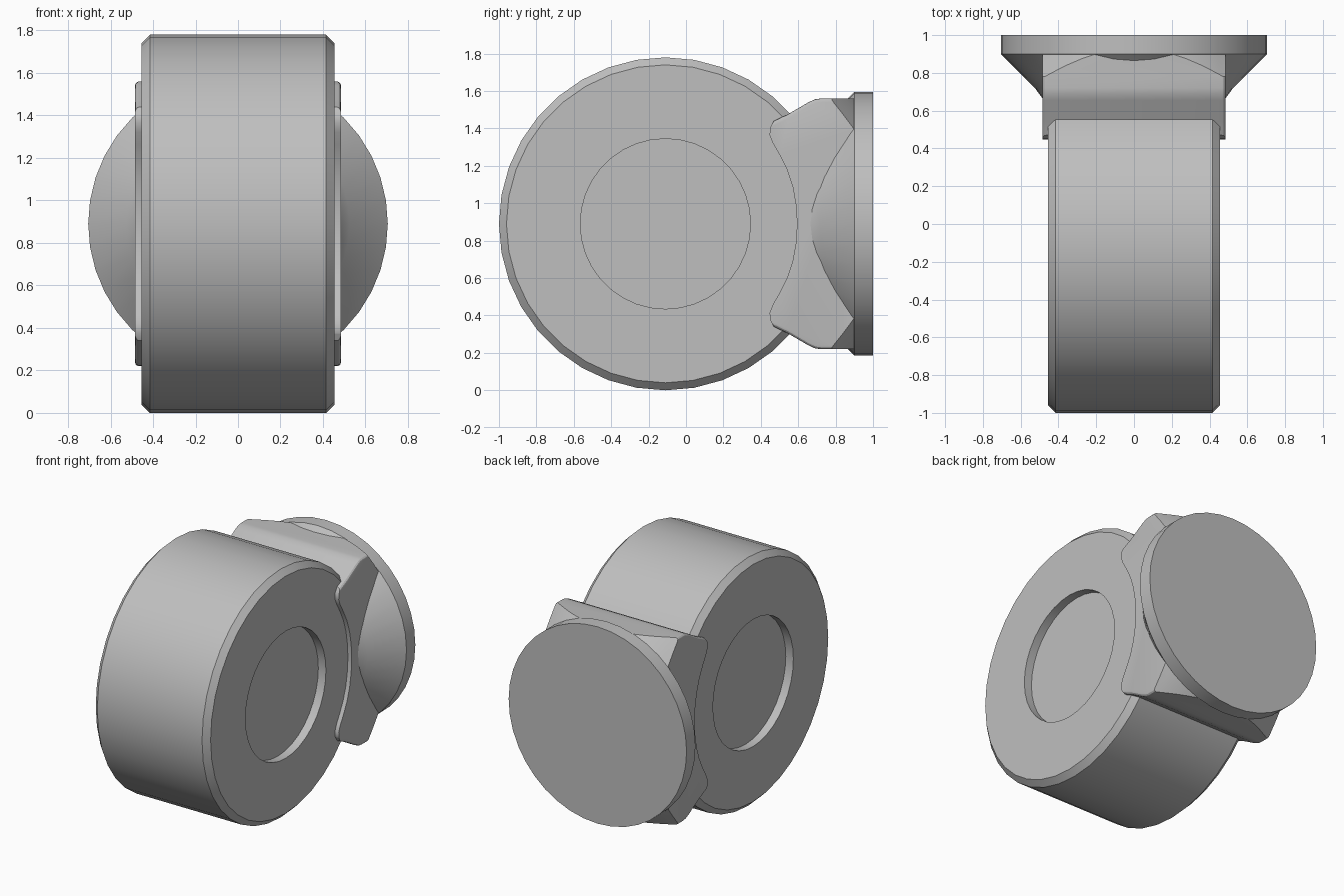
import bpy, bmesh, math
from mathutils import Matrix, Vector

old = bpy.data.objects.get("Cube")
if old:
    bpy.data.objects.remove(old, do_unlink=True)

CZ = 0.89       # height of both axes
WHEEL_Y = -0.11

grey = bpy.data.materials.new("light grey")
grey.use_nodes = True
colour = (0.52, 0.52, 0.52, 1)
grey.diffuse_color = colour
grey.node_tree.nodes["Principled BSDF"].inputs["Base Color"].default_value = colour


def finish(bm, name):
    bmesh.ops.recalc_face_normals(bm, faces=bm.faces)
    mesh = bpy.data.meshes.new(name)
    bm.to_mesh(mesh)
    bm.free()
    mesh.materials.append(grey)
    obj = bpy.data.objects.new(name, mesh)
    bpy.context.collection.objects.link(obj)
    return obj


def smooth(obj, angle=28):
    bpy.ops.object.select_all(action='DESELECT')
    obj.select_set(True)
    bpy.context.view_layer.objects.active = obj
    bpy.ops.object.shade_smooth_by_angle(angle=math.radians(angle))


def lathe(name, profile, axis, centre, sides=36):
    """Closed solid of revolution; profile holds (radius, distance along axis)."""
    bm = bmesh.new()
    rings = []
    for r, h in profile:
        ring = []
        for i in range(sides):
            a = math.tau * i / sides
            u, v = r * math.cos(a), r * math.sin(a)
            p = Vector((h, u, v)) if axis == 'X' else Vector((u, h, v))
            ring.append(bm.verts.new(p + Vector(centre)))
        rings.append(ring)
    for a, b in zip(rings, rings[1:]):
        for i in range(sides):
            j = (i + 1) % sides
            bm.faces.new((a[i], a[j], b[j], b[i]))
    bm.faces.new(rings[0])
    bm.faces.new(rings[-1])
    return finish(bm, name)


# Wheel with chamfered rims and a shallow round recess on each side
half = [(0.455, 0.395), (0.455, 0.455), (0.85, 0.455), (0.89, 0.415)]
wheel = lathe("wheel", [(r, -h) for r, h in half] + half[::-1], 'X', (0, WHEEL_Y, CZ))
smooth(wheel)

# Round mounting flange with a conical neck
flange = lathe("mounting_flange",
               [(0.42, 0.62), (0.47, 0.64), (0.488, 0.67), (0.525, 0.72),
                (0.705, 0.9), (0.705, 1.0)], 'Y', (0, 0, CZ), 40)
smooth(flange)

# Bracket: mirrored side profile (y, height from axis) extruded across x
upper = [(0.594, 0), (0.588, 0.1), (0.57, 0.2), (0.54, 0.29), (0.50, 0.37),
         (0.465, 0.43), (0.447, 0.475), (0.45, 0.515), (0.47, 0.55), (0.505, 0.567),
         (0.54, 0.583), (0.655, 0.65), (0.69, 0.666), (0.72, 0.67), (0.93, 0.67)]
outline = upper[::-1] + [(y, -z) for y, z in upper[1:]]
bm = bmesh.new()
base = bm.faces.new([bm.verts.new((-0.485, y, CZ + z)) for y, z in outline])
ext = bmesh.ops.extrude_face_region(bm, geom=[base])
bmesh.ops.translate(bm, vec=(0.97, 0, 0),
                    verts=[v for v in ext["geom"] if isinstance(v, bmesh.types.BMVert)])
# Soften the long outer corners above and below
edges = [e for e in bm.edges
         if abs(e.verts[0].co.x - e.verts[1].co.x) < 1e-4
         and all(v.co.y > 0.46 and abs(v.co.z - CZ) > 0.54 for v in e.verts)
         and not all(v.co.y > 0.92 for v in e.verts)]
bmesh.ops.bevel(bm, geom=edges, offset=0.02, segments=3, profile=0.5, affect='EDGES')
bracket = finish(bm, "wheel_bracket")

# Cone that trims the rear corners of the bracket down to the flange
cutter = lathe("corner_trim_cone", [(1.2, 0.3), (1.2, 0.4), (0.70, 0.9), (0.70, 0.96)],
               'Y', (0, 0, CZ), 64)
cutter.hide_render = True
cutter.hide_viewport = True
trim = bracket.modifiers.new("trim_corners", 'BOOLEAN')
trim.operation = 'INTERSECT'
trim.solver = 'EXACT'
trim.object = cutter
bpy.context.view_layer.objects.active = bracket
bpy.ops.object.modifier_apply(modifier=trim.name)
bpy.data.objects.remove(cutter, do_unlink=True)
smooth(bracket)
